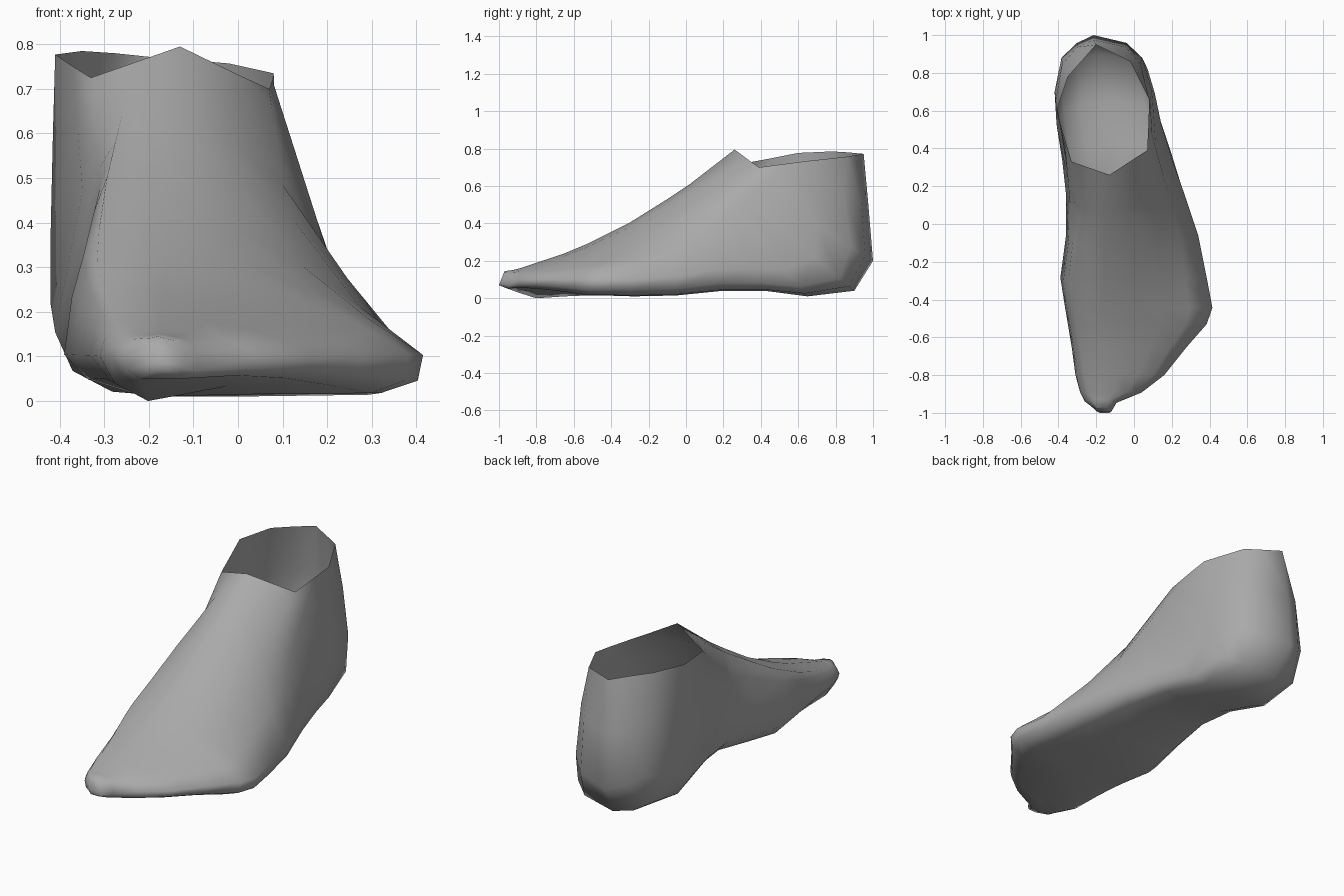
import bpy, bmesh
from mathutils import Vector

# Sections from toe to ankle: top y, top z, bottom y, bottom z,
# left x, right x, height share of the widest point, roundness of the upper corners
SECTIONS = [
    (-0.97, 0.145, -1.00, 0.07, -0.20, -0.12, 0.50, 0.7),
    (-0.93, 0.15, -0.95, 0.05, -0.26, -0.09, 0.50, 0.7),
    (-0.89, 0.16, -0.895, 0.03, -0.285, 0.04, 0.55, 0.5),
    (-0.80, 0.19, -0.80, 0.00, -0.31, 0.16, 0.53, 0.4),
    (-0.65, 0.24, -0.65, 0.01, -0.33, 0.28, 0.40, 0.3),
    (-0.53, 0.29, -0.53, 0.015, -0.35, 0.385, 0.32, 0.25),
    (-0.45, 0.33, -0.44, 0.015, -0.365, 0.415, 0.28, 0.2),
    (-0.30, 0.405, -0.28, 0.01, -0.39, 0.385, 0.24, 0.2),
    (-0.10, 0.53, -0.05, 0.015, -0.36, 0.34, 0.20, 0.3),
    (0.02, 0.61, 0.20, 0.04, -0.36, 0.265, 0.20, 0.45),
    (0.06, 0.64, 0.42, 0.04, -0.38, 0.20, 0.20, 0.75),
    (0.09, 0.665, 0.65, 0.01, -0.41, 0.145, 0.22, 0.95),
    (0.13, 0.69, 0.90, 0.04, -0.42, 0.11, 0.27, 1.0),
    (0.17, 0.72, 1.00, 0.20, -0.42, 0.095, 0.36, 1.0),
    (0.21, 0.75, 0.975, 0.50, -0.415, 0.085, 0.42, 1.0),
]
# Rim of the ankle opening, from the back around the right side
RIM = [
    (-0.20, 0.95, 0.772), (-0.11, 0.905, 0.765), (-0.02, 0.86, 0.757),
    (0.08, 0.66, 0.735), (0.077, 0.54, 0.72), (0.07, 0.39, 0.70),
    (0.0, 0.345, 0.732), (-0.13, 0.26, 0.795), (-0.23, 0.295, 0.76),
    (-0.33, 0.33, 0.725), (-0.37, 0.465, 0.75), (-0.41, 0.60, 0.777),
    (-0.35, 0.78, 0.785), (-0.275, 0.865, 0.78),
]
INSTEP, HEEL = 9, 11                       # sections where the instep and heel begin
TOE_LIFT = {2: 0.2, 3: 0.26, 4: 0.1}       # small toes raised off the ground
ARCH = {8: 0.04, 9: 0.07, 10: 0.06}        # raised inner sole


def corner(a, b, c, k):
    """Two points on a curve from a to b, pulled toward corner c."""
    a, b, c = Vector(a), Vector(b), Vector(c)
    ctrl = ((a + b) / 2).lerp(c, k)
    return [a.lerp(ctrl, t).lerp(ctrl.lerp(b, t), t) for t in (1 / 3, 2 / 3)]


def section(index):
    ty, tz, by, bz, xl, xr, e, k = SECTIONS[index]
    w = xr - xl
    crest = -0.18 + 0.05 * index / len(SECTIONS)
    cl, cr = crest - 0.2 * w, crest + 0.2 * w
    kl = max(k, 0.5) if index < INSTEP else 0.35
    r = min(max((index - HEEL + 1) / 3, 0), 1)         # heel roundness
    lift, arch = TOE_LIFT.get(index, 0), ARCH.get(index, 0)
    mix = lambda a, b: a + (b - a) * r
    pts = [(xl + mix(0.5, 0.4) * w, lift),
           (xl + mix(0.88, 0.74) * w, mix(0.01 + lift, 0.05)),
           (xl + mix(0.985, 0.9) * w, mix(e * 0.35 + lift * 0.7, e * 0.4)),
           (xr, e)]
    pts += corner((xr, e), (cr, 0.94), (xr, 1), k)
    pts += [(cr, 0.94), (crest, 1), (cl, 0.95)]
    pts += corner((cl, 0.95), (xl, e), (xl, 1), kl)
    pts += [(xl, e + arch / 2), (xl + 0.07 * w, e * 0.4 + arch),
            (xl + 0.23 * w, mix(0, 0.05) + arch)]
    return [Vector((x, by + (ty - by) * t, bz + (tz - bz) * t)) for x, t in pts]


outlines = [section(i) for i in range(len(SECTIONS))] + [[Vector(p) for p in RIM]]
# Shin front runs straight from the instep to the rim
for i in range(INSTEP + 1, len(SECTIONS)):
    s = (i - INSTEP) / (len(SECTIONS) - INSTEP)
    for j in range(4, 11):
        outlines[i][j] = outlines[INSTEP][j].lerp(outlines[-1][j], s)

# Foot skin, closed at the toe and open at the ankle
bm = bmesh.new()
rings = [[bm.verts.new(p) for p in outline] for outline in outlines]
n = len(RIM)
for a, b in zip(rings, rings[1:]):
    for i in range(n):
        j = (i + 1) % n
        bm.faces.new((a[i], a[j], b[j], b[i]))
bm.faces.new(rings[0][::-1])
bmesh.ops.recalc_face_normals(bm, faces=bm.faces[:])
# Keep the skin facing outward: the toe cap must look forward
bm.faces.ensure_lookup_table()
if bm.faces[-1].normal.y > 0:
    bmesh.ops.reverse_faces(bm, faces=bm.faces[:])
mesh = bpy.data.meshes.new("foot")
bm.to_mesh(mesh)
bm.free()
for p in mesh.polygons:
    p.use_smooth = True

grey = bpy.data.materials.new("grey")
grey.diffuse_color = (0.4, 0.4, 0.4, 1)
mesh.materials.append(grey)
foot = bpy.data.objects.new("foot", mesh)
bpy.context.scene.collection.objects.link(foot)
